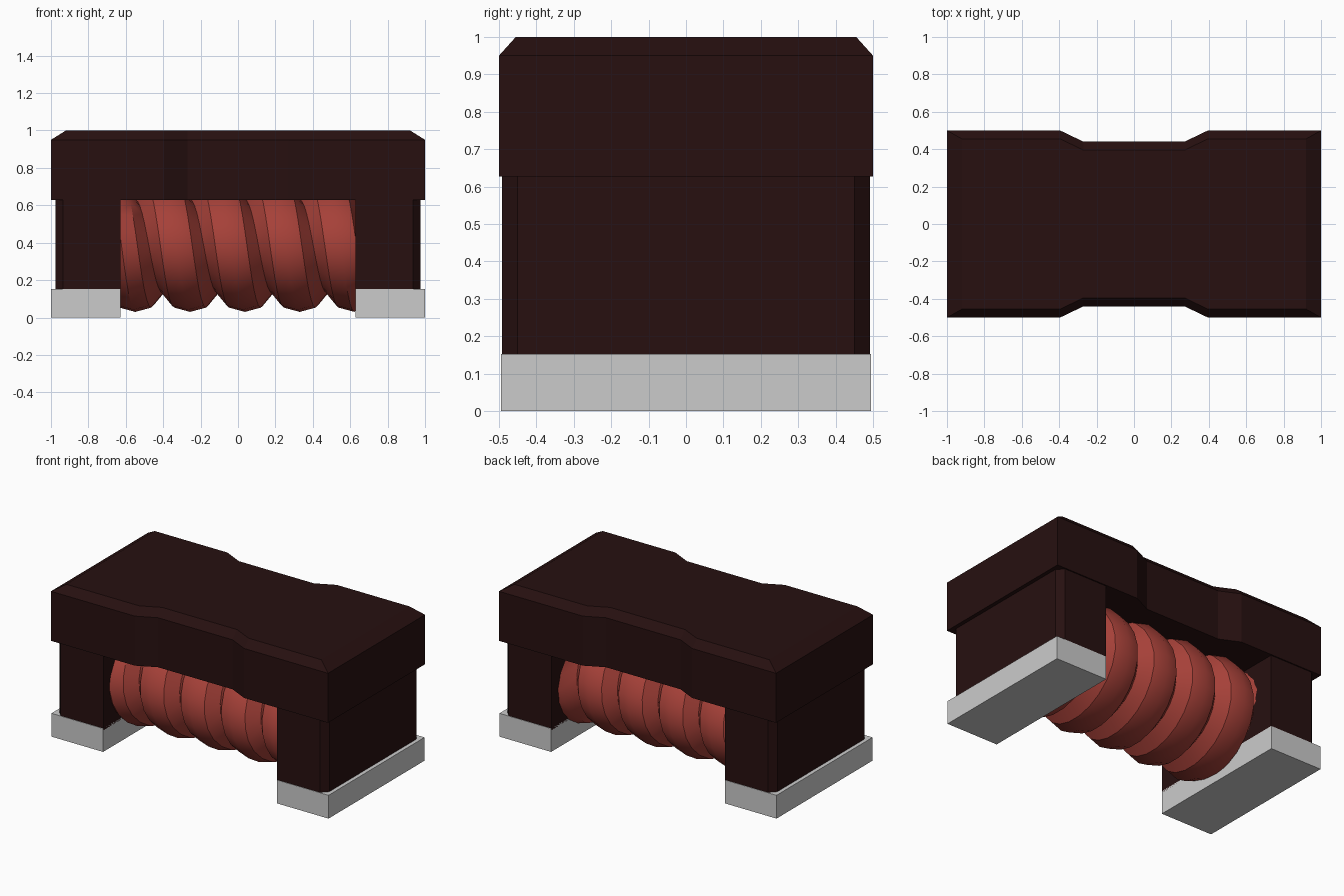
import bpy, bmesh, math

cube = bpy.data.objects.get("Cube")
if cube:
    bpy.data.objects.remove(cube, do_unlink=True)


def material(name, rgb):
    m = bpy.data.materials.new(name)
    m.use_nodes = True
    m.diffuse_color = (*rgb, 1)
    bsdf = next(n for n in m.node_tree.nodes if n.type == 'BSDF_PRINCIPLED')
    bsdf.inputs["Base Color"].default_value = (*rgb, 1)
    return m


DARK = material("dark brown ferrite", (0.020, 0.005, 0.005))
RED = material("red enamel wire", (0.38, 0.052, 0.040))
METAL = material("pale grey metal", (0.60, 0.60, 0.60))


def make(name, bm, mat):
    bmesh.ops.recalc_face_normals(bm, faces=bm.faces)
    me = bpy.data.meshes.new(name)
    bm.to_mesh(me)
    bm.free()
    me.materials.append(mat)
    ob = bpy.data.objects.new(name, me)
    bpy.context.collection.objects.link(ob)
    return ob


def loft(name, rings, mat, wrap=True):
    """Skin a list of point rings and close both ends."""
    bm = bmesh.new()
    rows = [[bm.verts.new(p) for p in r] for r in rings]
    n = len(rows[0])
    for a, b in zip(rows, rows[1:]):
        for i in range(n):
            j = (i + 1) % n
            bm.faces.new((a[i], a[j], b[j], b[i]))
    bm.faces.new(rows[0])
    bm.faces.new(rows[-1])
    return make(name, bm, mat)


# Cap: waisted outline with a chamfered top rim
quarter = [(1.0, 0.5), (0.395, 0.5), (0.27, 0.44)]
half = quarter + [(-x, y) for x, y in reversed(quarter)]
outline = half + [(-x, -y) for x, y in half]


def cap_ring(z, inset_x=0.0, inset_y=0.0):
    return [(x - math.copysign(inset_x, x) * (abs(x) == 1.0),
             y - math.copysign(inset_y, y), z) for x, y in outline]


loft("top_cap", [cap_ring(0.627), cap_ring(0.95), cap_ring(1.0, 0.08, 0.045)], DARK)

# Legs with cut outer corners, each standing on a metal pad
for side, s in (("left", 1), ("right", -1)):
    leg = [(0.627, -0.492), (0.935, -0.492), (0.975, -0.45),
           (0.975, 0.45), (0.935, 0.492), (0.627, 0.492)]
    loft(side + "_leg", [[(s * x, y, z) for x, y in leg] for z in (0.14, 0.64)], DARK)
    pad = [(0.627, -0.495), (1.0, -0.495), (1.0, 0.495), (0.627, 0.495)]
    loft(side + "_pad", [[(s * x, y, z) for x, y in pad] for z in (0.0, 0.152)], METAL)

# Coil: a ridged band wound around the x axis, its ends sunk into the legs
PITCH, SEGS, END = 0.293, 24, 0.64
CENTRE_Z, RAD_Y, RAD_Z = 0.38, 0.435, 0.35
ridge = [(-0.1465, 0.10), (-0.085, 0.023), (0.0, 0.0), (0.085, 0.023), (0.1465, 0.10)]

bm = bmesh.new()
rows = []
for k in range(-4 * SEGS, 4 * SEGS + 1):
    t = 2 * math.pi * k / SEGS
    mid = 0.037 - PITCH * k / SEGS
    row = []
    for dx, depth in ridge:
        x = max(-END, min(END, mid + dx))
        row.append(bm.verts.new((x, -(RAD_Y - depth) * math.sin(t),
                                 CENTRE_Z - (RAD_Z - depth) * math.cos(t))))
    rows.append(row)
for a, b in zip(rows, rows[1:]):
    for i in range(len(ridge) - 1):
        quad = (a[i], a[i + 1], b[i + 1], b[i])
        if max(v.co.x for v in quad) - min(v.co.x for v in quad) > 1e-5:
            bm.faces.new(quad)
bmesh.ops.delete(bm, geom=[v for v in bm.verts if not v.link_faces], context='VERTS')
bmesh.ops.remove_doubles(bm, verts=bm.verts, dist=0.0005)
coil = make("wire_coil", bm, RED)

# Bar inside the coil
bar = [(math.cos(a) * 0.30, CENTRE_Z + math.sin(a) * 0.22)
       for a in (2 * math.pi * i / 16 for i in range(16))]
loft("centre_bar", [[(x, y, z) for y, z in bar] for x in (-0.65, 0.65)], DARK)

# Smooth along the wire, sharp in the grooves
bpy.ops.object.select_all(action='DESELECT')
coil.select_set(True)
bpy.context.view_layer.objects.active = coil
bpy.ops.object.shade_smooth_by_angle(angle=math.radians(33))
